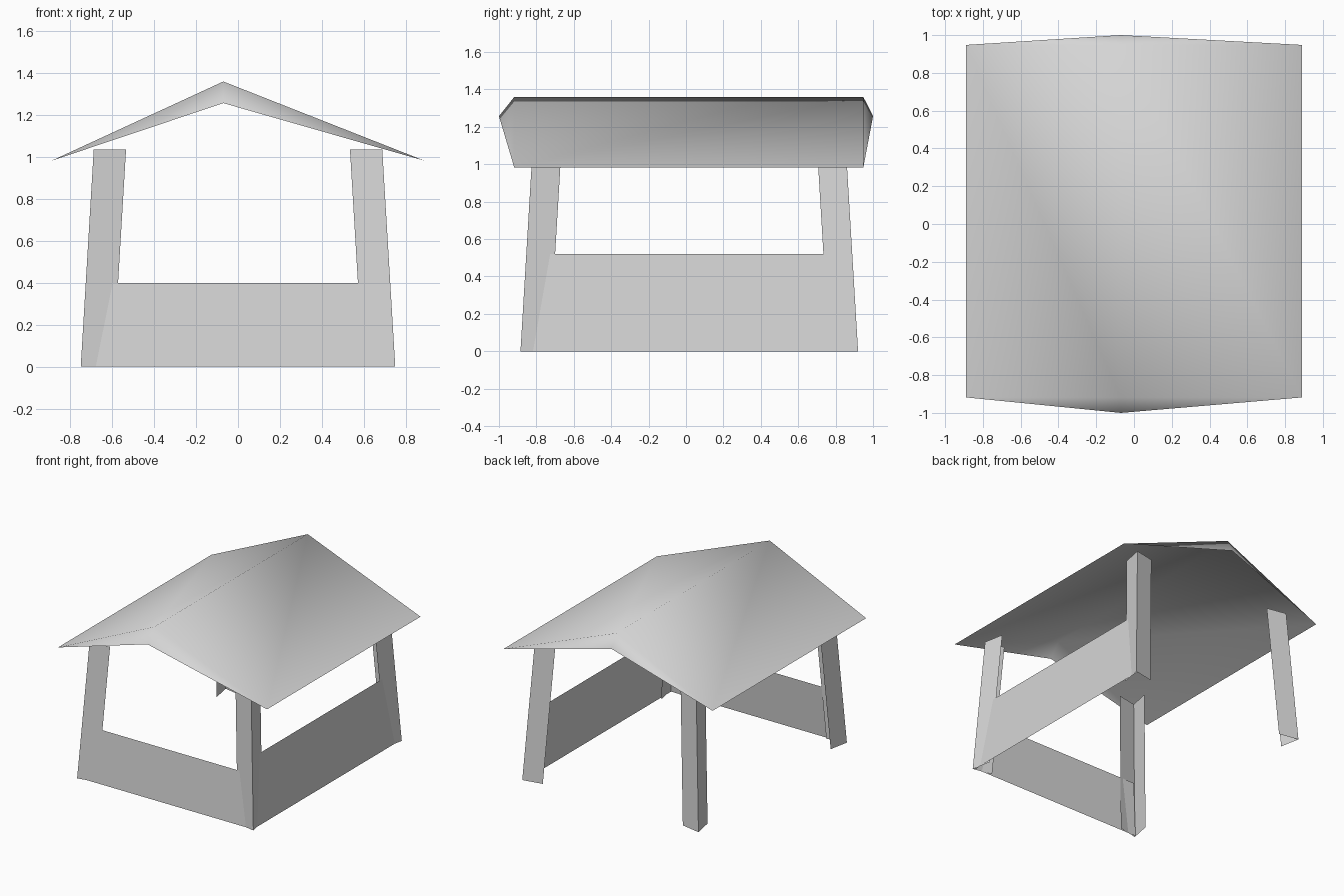
import bpy

if "Cube" in bpy.data.objects:
    bpy.data.objects.remove(bpy.data.objects["Cube"], do_unlink=True)

# One plain colour for everything
COLOUR = (0.67, 0.67, 0.67, 1)
grey = bpy.data.materials.new("plain_grey")
grey.use_nodes = True
grey.diffuse_color = COLOUR
grey.node_tree.nodes["Principled BSDF"].inputs["Base Color"].default_value = COLOUR


def build(name, verts, faces, smooth=False):
    mesh = bpy.data.meshes.new(name)
    mesh.from_pydata(verts, [], faces)
    mesh.materials.append(grey)
    mesh.polygons.foreach_set("use_smooth", [smooth] * len(faces))
    mesh.update()
    obj = bpy.data.objects.new(name, mesh)
    bpy.context.collection.objects.link(obj)


# Leaning corner posts: two outward sheets folded along the corner, open inside
POST_TOP = 1.035
LONG, SHORT = 0.154, 0.03


def post(name, sx, sy, y_foot):
    verts = []
    for lean, z in ((0, 0), (0.062, POST_TOP)):
        x, y = 0.75 - lean, y_foot - lean
        for dx, dy in ((0, 0), (LONG, SHORT), (SHORT, LONG)):
            verts.append((sx * (x - dx), sy * (y - dy), z))
    faces = [(1, 0, 3, 4), (0, 2, 5, 3)]
    if sx * sy > 0:
        faces = [f[::-1] for f in faces]
    build(name, verts, faces)


for sx, side in ((1, "left"), (-1, "right")):
    post(f"front_{side}_post", sx, -1, 0.885)
    post(f"back_{side}_post", sx, 1, 0.92)

# Low sheet walls on two sides, their ends tucked into the folded posts
build("front_wall",
      [(-0.745, -0.871, 0), (0.745, -0.871, 0), (0.7, -0.836, 0.4), (-0.7, -0.836, 0.4)],
      [(0, 1, 2, 3)])
build("side_wall",
      [(0.737, -0.88, 0), (0.737, 0.915, 0), (0.694, 0.86, 0.52), (0.694, -0.825, 0.52)],
      [(0, 1, 2, 3)])

# Open gabled roof: two slopes with a raked fin at each end, softly shaded
RIDGE_X = -0.07
verts = []
for y_eave, y_tip in ((-0.918, -1.0), (0.948, 1.0)):
    verts += [(-0.89, y_eave, 0.982), (RIDGE_X, y_eave, 1.36),
              (0.89, y_eave, 0.982), (RIDGE_X, y_tip, 1.257)]
build("roof", verts,
      [(4, 0, 1, 5), (5, 1, 2, 6),       # slopes
       (0, 3, 1), (3, 2, 1),             # front gable
       (4, 5, 7), (7, 5, 6)],            # back gable
      smooth=True)
